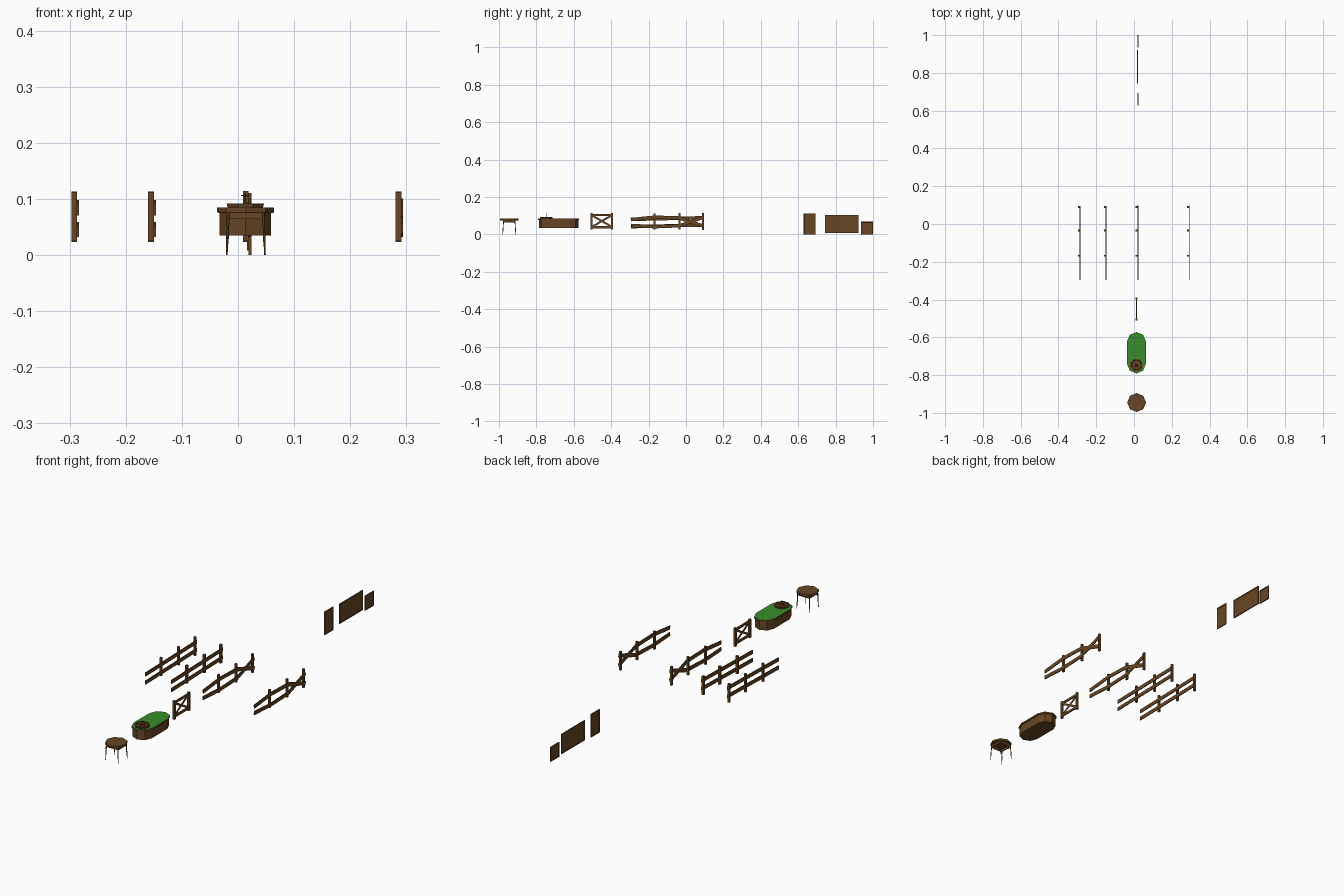
import bpy, bmesh, math
from mathutils import Vector

if "Cube" in bpy.data.objects:
    bpy.data.objects.remove(bpy.data.objects["Cube"])


def mat(name, col):
    m = bpy.data.materials.new(name)
    m.diffuse_color = (*col, 1)
    m.use_nodes = True
    m.node_tree.nodes["Principled BSDF"].inputs["Base Color"].default_value = m.diffuse_color
    return m


WOOD = mat("wood", (0.14, 0.062, 0.018))
FELT = mat("green_felt", (0.04, 0.27, 0.025))


def finish(name, bm, mats=(WOOD,)):
    bmesh.ops.recalc_face_normals(bm, faces=bm.faces)
    me = bpy.data.meshes.new(name)
    bm.to_mesh(me)
    bm.free()
    for m in mats:
        me.materials.append(m)
    ob = bpy.data.objects.new(name, me)
    bpy.context.collection.objects.link(ob)
    return ob


def prism(name, pts, depth):
    """Closed polygon of 3D points extruded along the depth vector."""
    bm = bmesh.new()
    f = bm.faces.new([bm.verts.new(p) for p in pts])
    ext = bmesh.ops.extrude_face_region(bm, geom=[f])
    vs = [g for g in ext["geom"] if isinstance(g, bmesh.types.BMVert)]
    bmesh.ops.translate(bm, verts=vs, vec=depth)
    return finish(name, bm)


def beam(name, a, b, h, x0, x1):
    """Board in the y-z plane from a to b, height h, between x0 and x1."""
    a, b = Vector(a), Vector(b)
    d = (b - a).normalized()
    n = Vector((-d.y, d.x)) * h / 2
    return prism(name, [(x0, p.x, p.y) for p in (a - n, b - n, b + n, a + n)],
                 (x1 - x0, 0, 0))


def lathe(name, prof, x, y, sides=8, turn=0.0):
    """Revolve (radius, z) profile; both ends are capped."""
    bm = bmesh.new()
    rings = [[bm.verts.new((x + r * math.cos(turn + 2 * math.pi * i / sides),
                            y + r * math.sin(turn + 2 * math.pi * i / sides), z))
              for i in range(sides)] for r, z in prof]
    for lo, hi in zip(rings, rings[1:]):
        for i in range(sides):
            j = (i + 1) % sides
            bm.faces.new((lo[i], lo[j], hi[j], hi[i]))
    bm.faces.new(rings[0])
    bm.faces.new(rings[-1])
    return finish(name, bm)


def stadium(r, y0, y1, z, x=0.013):
    pts = []
    for i in range(5):
        t = math.pi * i / 4
        pts.append((x + r * math.cos(t), y1 - r + r * math.sin(t), z))
    for i in range(5):
        t = math.pi + math.pi * i / 4
        pts.append((x + r * math.cos(t), y0 + r + r * math.sin(t), z))
    return pts


# Round table: top, apron and four splayed legs
TX, TY = 0.014, -0.945
lathe("table_top", [(0.049, 0.075), (0.05, 0.077), (0.05, 0.083), (0.049, 0.085)], TX, TY)
for s in (-1, 1):
    beam("table_apron_side", (TY - 0.031, 0.07), (TY + 0.031, 0.07), 0.012,
         TX + s * 0.031 - 0.0015, TX + s * 0.031 + 0.0015)
    beam("table_apron_end", (TY + s * 0.031 - 0.0015, 0.07), (TY + s * 0.031 + 0.0015, 0.07),
         0.012, TX - 0.031, TX + 0.031)
    for t in (-1, 1):
        leg = lathe("table_leg", [(0.0016, 0), (0.0014, 0.012), (0.0026, 0.032),
                                  (0.0018, 0.05), (0.0028, 0.054), (0.0028, 0.075)],
                    TX + s * 0.031, TY + t * 0.031, 6)
        for v in leg.data.vertices:
            k = 0.003 * (1 - v.co.z / 0.075)
            v.co.x += s * k
            v.co.y += t * k

# Gaming table: body, felt top
prism("gaming_table_body", stadium(0.046, -0.787, -0.576, 0.035), (0, 0, 0.043))
top = prism("gaming_table_top", stadium(0.05, -0.791, -0.572, 0.077), (0, 0, 0.008))
top.data.materials.append(FELT)
for p in top.data.polygons:
    if p.normal.z > 0.9:
        p.material_index = 1

# Wheel: dished octagon with spokes, spindle and cross handles
WX, WY = 0.013, -0.747
lathe("wheel_bowl", [(0.034, 0.084), (0.036, 0.092), (0.029, 0.092), (0.026, 0.087),
                     (0.010, 0.088), (0.006, 0.091)], WX, WY, 8, math.pi / 8)
beam("wheel_spoke", (WY - 0.029, 0.089), (WY + 0.029, 0.089), 0.003, WX - 0.002, WX + 0.002)
beam("wheel_spoke", (WY - 0.002, 0.089), (WY + 0.002, 0.089), 0.003, WX - 0.029, WX + 0.029)
lathe("wheel_spindle", [(0.003, 0.09), (0.0012, 0.096), (0.0012, 0.108), (0.0006, 0.111)], WX, WY, 6)
beam("wheel_handle", (WY - 0.008, 0.106), (WY + 0.008, 0.106), 0.0018, WX - 0.001, WX + 0.001)
beam("wheel_handle", (WY - 0.001, 0.106), (WY + 0.001, 0.106), 0.0018, WX - 0.008, WX + 0.008)

# Gate: posts, rails and cross brace
for y in (-0.505, -0.395):
    beam("gate_post", (y, 0.025), (y, 0.114), 0.011, 0.009, 0.019)
for z in (0.038, 0.104):
    beam("gate_rail", (-0.505, z), (-0.395, z), 0.011, 0.011, 0.017)
beam("gate_brace", (-0.5, 0.042), (-0.4, 0.1), 0.010, 0.012, 0.0145)
beam("gate_brace", (-0.5, 0.1), (-0.4, 0.042), 0.010, 0.0135, 0.016)

# Fences: two with straight rails, two with a crossed last bay
STRAIGHT = [((-0.295, 0.08), (0.094, 0.089)), ((-0.295, 0.041), (0.094, 0.050))]
CROSSED = [((-0.295, 0.079), (-0.168, 0.092)), ((-0.168, 0.092), (-0.035, 0.088)),
           ((-0.295, 0.048), (-0.168, 0.041)), ((-0.168, 0.041), (-0.035, 0.046)),
           ((-0.04, 0.089), (0.094, 0.044)), ((-0.04, 0.044), (0.094, 0.092))]
for x, rails in ((-0.297, STRAIGHT), (-0.160, STRAIGHT), (0.009, CROSSED), (0.281, CROSSED)):
    for y, z0, z1 in ((-0.168, 0.025, 0.112), (-0.035, 0.025, 0.113), (0.09, 0.023, 0.113)):
        beam("fence_post", (y, z0), (y, z1), 0.010, x, x + 0.010)
    for a, b in rails:
        beam("fence_rail", a, b, 0.018, x + 0.0095, x + 0.0135)

# Framed panels: inset and slightly recessed on both faces
for name, y0, y1, z0, z1, x0, x1 in (("tall_panel", 0.627, 0.693, 0, 0.111, 0.019, 0.024),
                                     ("wide_panel", 0.744, 0.922, 0.008, 0.103, 0.016, 0.021),
                                     ("small_panel", 0.935, 1.0, 0, 0.07, 0.019, 0.024)):
    ob = beam(name, (y0, (z0 + z1) / 2), (y1, (z0 + z1) / 2), z1 - z0, x0, x1)
    bm = bmesh.new()
    bm.from_mesh(ob.data)
    bm.normal_update()
    sides = [f for f in bm.faces if abs(f.normal.x) > 0.9]
    bmesh.ops.inset_individual(bm, faces=sides, thickness=0.007, depth=0)
    bmesh.ops.inset_individual(bm, faces=sides, thickness=0.001, depth=-0.001)
    bm.to_mesh(ob.data)
    bm.free()
